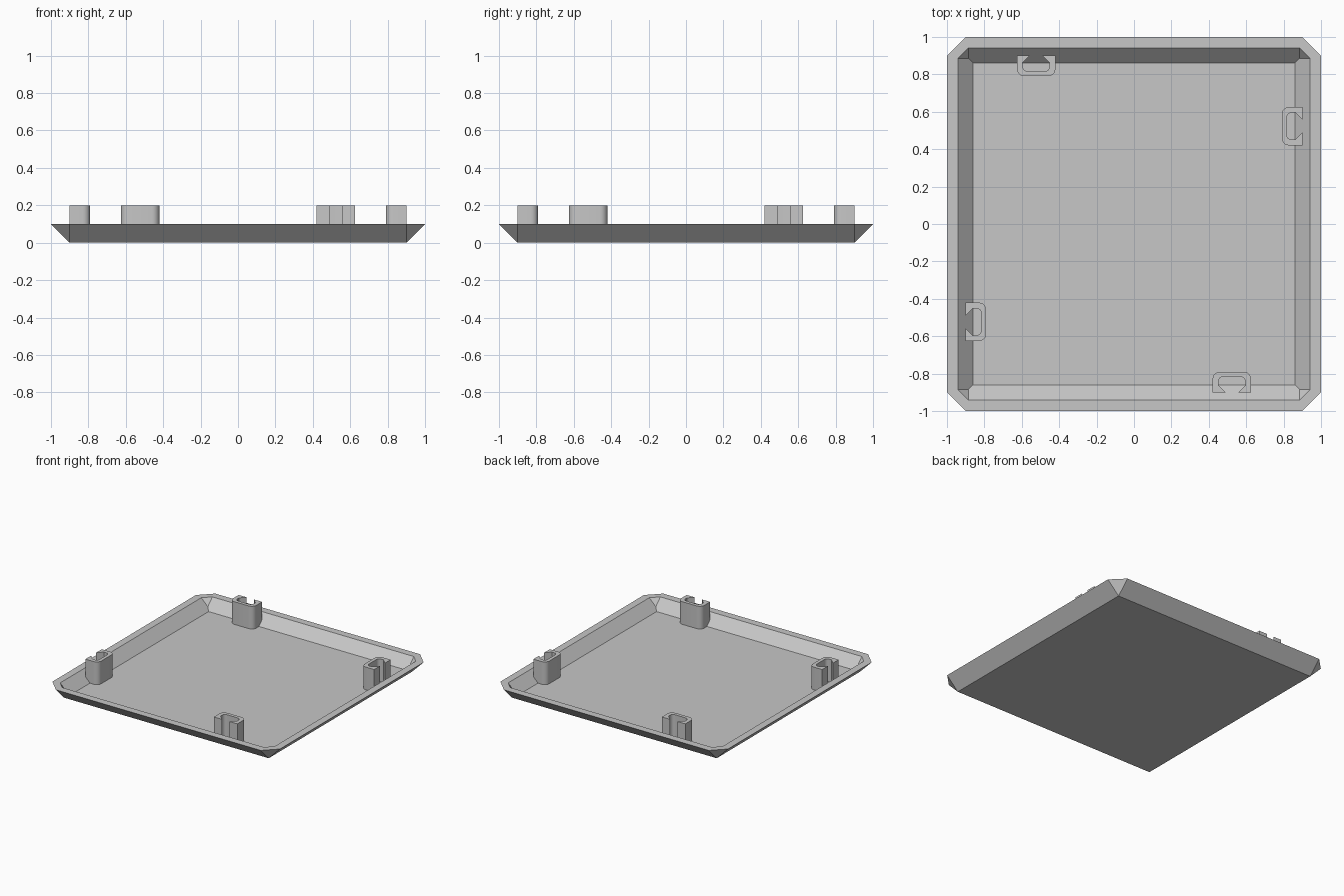
import bpy, bmesh
from math import pi, sin, cos
from mathutils import Matrix, Vector

cube = bpy.data.objects.get("Cube")
if cube:
    bpy.data.objects.remove(cube, do_unlink=True)

grey = bpy.data.materials.new("plain_grey")
grey.use_nodes = True
colour = (0.57, 0.57, 0.57, 1)
grey.diffuse_color = colour
grey.node_tree.nodes["Principled BSDF"].inputs["Base Color"].default_value = colour


def finish(bm, name):
    bmesh.ops.recalc_face_normals(bm, faces=bm.faces)
    mesh = bpy.data.meshes.new(name)
    bm.to_mesh(mesh)
    bm.free()
    mesh.materials.append(grey)
    obj = bpy.data.objects.new(name, mesh)
    bpy.context.collection.objects.link(obj)
    return obj


# Tray: one corner's points, repeated around four quarter turns
HEIGHT, FLOOR = 0.1, 0.02
corner = {
    "base": (0.9, 0.9, 0),
    "rim_a": (1, 0.9, HEIGHT), "rim_b": (0.9, 1, HEIGHT),
    "lip_a": (0.942, 0.885, HEIGHT), "lip_b": (0.885, 0.942, HEIGHT),
    "mitre": (0.885, 0.885, HEIGHT - 0.057),
    "floor": (0.862, 0.862, FLOOR),
}
bm = bmesh.new()
quarters = []
for k in range(4):
    turn = Matrix.Rotation(k * pi / 2, 3, 'Z')
    quarters.append({key: bm.verts.new(turn @ Vector(p)) for key, p in corner.items()})
for k, a in enumerate(quarters):
    b = quarters[(k + 1) % 4]
    # outer side and corner facet
    bm.faces.new([a["base"], a["rim_b"], b["rim_a"], b["base"]])
    bm.faces.new([a["base"], a["rim_a"], a["rim_b"]])
    # flat rim
    bm.faces.new([a["rim_a"], a["rim_b"], a["lip_b"], a["lip_a"]])
    bm.faces.new([a["rim_b"], b["rim_a"], b["lip_a"], a["lip_b"]])
    # inner wall and corner facet
    bm.faces.new([a["floor"], a["mitre"], a["lip_b"], b["lip_a"], b["mitre"], b["floor"]])
    bm.faces.new([a["mitre"], a["lip_a"], a["lip_b"]])
bm.faces.new([q["base"] for q in quarters])
bm.faces.new([q["floor"] for q in quarters])
finish(bm, "tray")


# Clips: half of a C-shaped profile with barbed ends, mirrored and extruded
def arc(cx, cy, r, start, end, steps=6):
    angles = [start + (end - start) * i / steps for i in range(steps + 1)]
    return [(cx + r * cos(t), cy + r * sin(t)) for t in angles]


def clip(name, angle):
    half = arc(0.063, 0.83, 0.04, -pi / 2, 0)
    half += [(0.103, 0.902), (0.032, 0.902), (0.072, 0.862)]
    half += arc(0.047, 0.842, 0.025, 0, -pi / 2)
    outline = half + [(-x, y) for x, y in reversed(half)]
    # the mirrored halves meet along the centre of the back web
    turn = Matrix.Translation((0, 0, FLOOR - 0.005))
    bm = bmesh.new()
    verts = [bm.verts.new(turn @ Vector((x - 0.523, y, 0))) for x, y in outline]
    face = bm.faces.new(verts)
    top = bmesh.ops.extrude_face_region(bm, geom=[face])
    moved = [v for v in top["geom"] if isinstance(v, bmesh.types.BMVert)]
    bmesh.ops.translate(bm, verts=moved, vec=(0, 0, 0.205 - FLOOR))
    bmesh.ops.rotate(bm, verts=bm.verts, cent=(0, 0, 0),
                     matrix=Matrix.Rotation(angle, 3, 'Z'))
    obj = finish(bm, name)
    bpy.ops.object.select_all(action='DESELECT')
    obj.select_set(True)
    bpy.context.view_layer.objects.active = obj
    bpy.ops.object.shade_smooth_by_angle(angle=pi / 6)


for k, side in enumerate(["back", "right", "front", "left"]):
    clip(side + "_clip", k * pi / 2)
